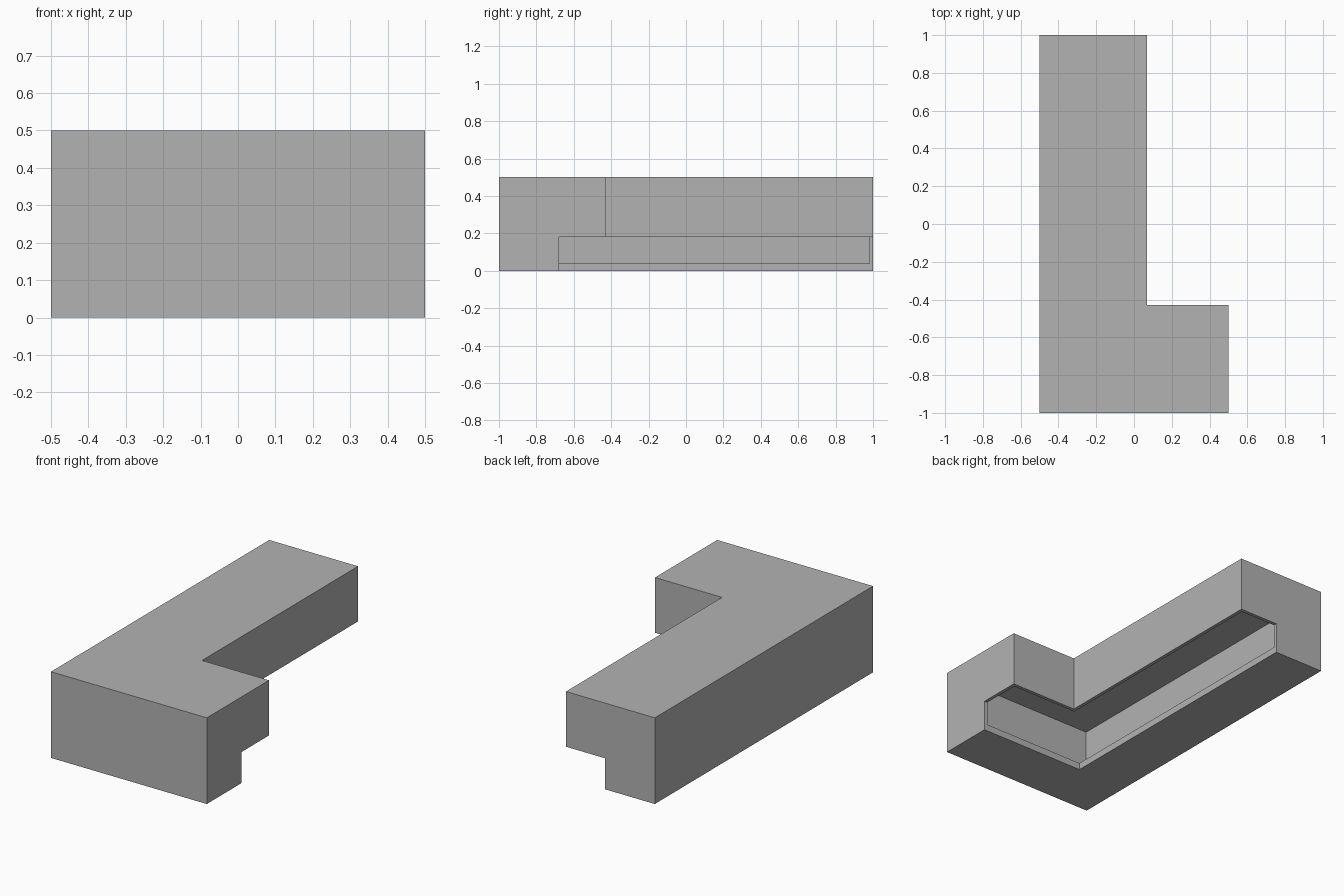
import bpy
import bmesh

if "Cube" in bpy.data.objects:
    bpy.data.objects.remove(bpy.data.objects["Cube"], do_unlink=True)

grey = bpy.data.materials.new("plain grey")
grey.use_nodes = True
COLOUR = (0.45, 0.45, 0.45, 1)
grey.diffuse_color = COLOUR
grey.node_tree.nodes["Principled BSDF"].inputs["Base Color"].default_value = COLOUR


def prism(name, outline, bottom, top):
    """Extrude a flat outline between two heights."""
    bm = bmesh.new()
    face = bm.faces.new([bm.verts.new((x, y, bottom)) for x, y in outline])
    extruded = bmesh.ops.extrude_face_region(bm, geom=[face])["geom"]
    for v in extruded:
        if isinstance(v, bmesh.types.BMVert):
            v.co.z = top
    bmesh.ops.recalc_face_normals(bm, faces=bm.faces)
    mesh = bpy.data.meshes.new(name)
    bm.to_mesh(mesh)
    bm.free()
    mesh.materials.append(grey)
    obj = bpy.data.objects.new(name, mesh)
    bpy.context.collection.objects.link(obj)
    return obj


def l_outline(inset):
    """L-shaped plan, shrunk evenly on every side."""
    left, right, leg = -0.5 + inset, 0.5 - inset, 0.07 - inset
    front, back, foot = -1 + inset, 1 - inset, -0.43 - inset
    return [(left, front), (right, front), (right, foot),
            (leg, foot), (leg, back), (left, back)]


def subtract(target, cutter):
    mod = target.modifiers.new(cutter.name, 'BOOLEAN')
    mod.operation = 'DIFFERENCE'
    mod.solver = 'EXACT'
    mod.object = cutter
    bpy.context.view_layer.objects.active = target
    bpy.ops.object.modifier_apply(modifier=mod.name)
    bpy.data.objects.remove(cutter, do_unlink=True)


# Counter body
counter = prism("counter_shell", l_outline(0), 0, 0.5)

# Recess below the inner overhang
recess = [(-0.18, -0.68), (1, -0.68), (1, 2), (-0.18, 2)]
subtract(counter, prism("recess_cutter", recess, -0.5, 0.18))

# Hollow interior, open through the underside of the overhang
subtract(counter, prism("cavity_cutter", l_outline(0.02), 0.04, 0.48))
